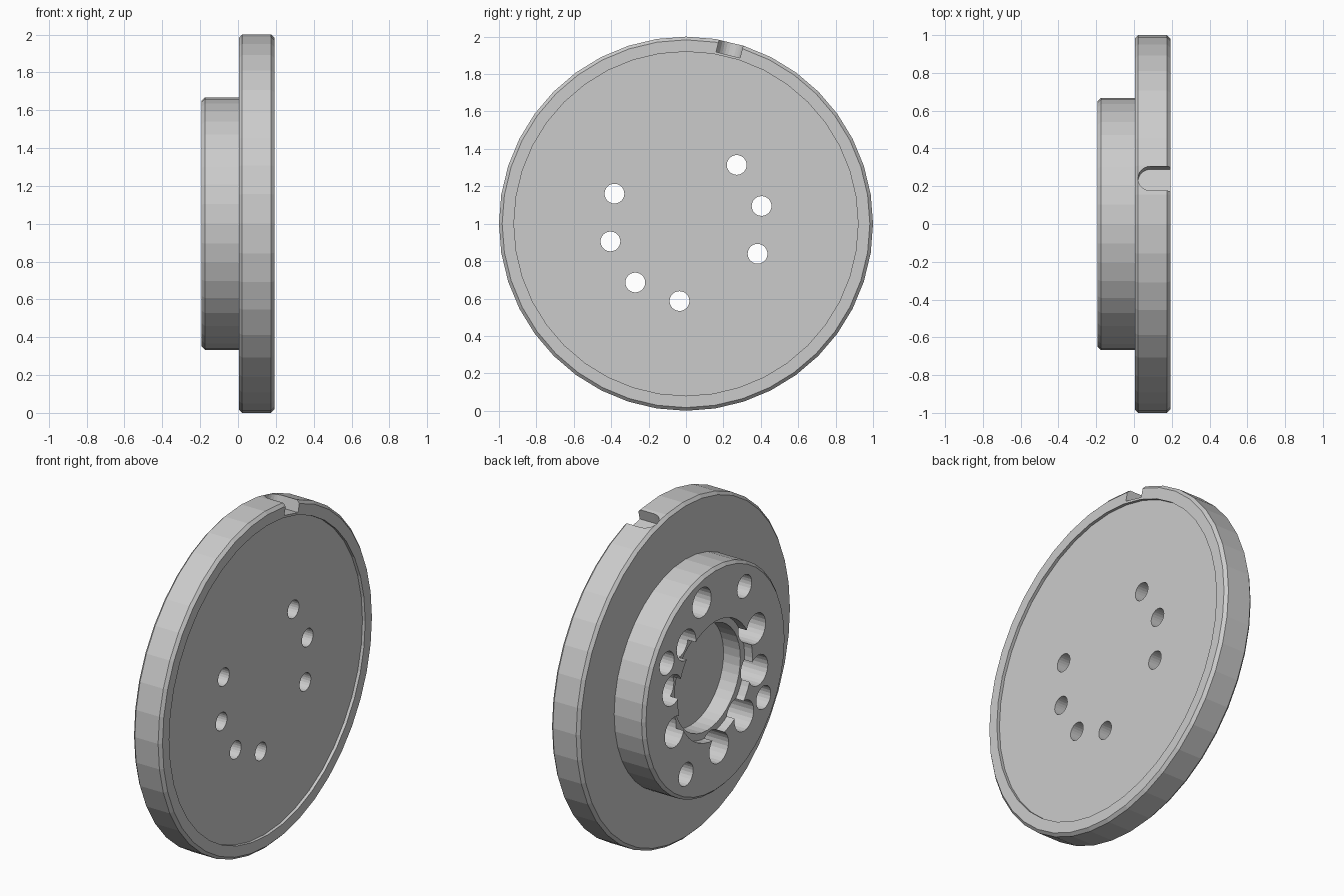
import bpy, bmesh
from math import sin, cos, pi, radians
from mathutils import Matrix, Vector

if "Cube" in bpy.data.objects:
    bpy.data.objects.remove(bpy.data.objects["Cube"])

CENTRE_Z = 1.0


def make_object(name, bm):
    bmesh.ops.recalc_face_normals(bm, faces=bm.faces)
    mesh = bpy.data.meshes.new(name)
    bm.to_mesh(mesh)
    bm.free()
    obj = bpy.data.objects.new(name, mesh)
    bpy.context.collection.objects.link(obj)
    return obj


def lathe(name, profile, sides):
    """Revolve (x, radius) points about the x axis; both ends lie on the axis."""
    bm = bmesh.new()
    rings = []
    for x, r in profile:
        if r == 0:
            rings.append([bm.verts.new((x, 0, CENTRE_Z))])
        else:
            rings.append([bm.verts.new((x, r * cos(2 * pi * i / sides),
                                        CENTRE_Z + r * sin(2 * pi * i / sides)))
                          for i in range(sides)])
    for a, b in zip(rings, rings[1:]):
        for i in range(sides):
            j = (i + 1) % sides
            if len(a) == 1:
                continue
            if len(b) == 1:
                continue
            bm.faces.new((a[i], a[j], b[j], b[i]))
    # flat end discs
    for tip, ring in ((rings[0], rings[1]), (rings[-1], rings[-2])):
        bm.verts.remove(tip[0])
        bm.faces.new(ring)
    return make_object(name, bm)


def prism(name, outline, vec):
    """Extrude a closed outline of points along a vector."""
    bm = bmesh.new()
    face = bm.faces.new([bm.verts.new(p) for p in outline])
    new = bmesh.ops.extrude_face_region(bm, geom=[face])
    verts = [v for v in new["geom"] if isinstance(v, bmesh.types.BMVert)]
    bmesh.ops.translate(bm, vec=vec, verts=verts)
    return make_object(name, bm)


def drill(name, dist, angle, radius, x0, x1, sides=24):
    """Cylinder cutter parallel to the disc axis."""
    cy, cz = dist * cos(radians(angle)), CENTRE_Z + dist * sin(radians(angle))
    outline = [(x0, cy + radius * cos(2 * pi * i / sides),
                cz + radius * sin(2 * pi * i / sides)) for i in range(sides)]
    return prism(name, outline, (x1 - x0, 0, 0))


# Flange, boss, stepped centre bore and shallow front recess in one profile
disc = lathe("flanged_disc", [
    (-.03, 0), (-.03, .31), (-.14, .31), (-.14, .35), (-.192, .35),
    (-.192, .65), (-.175, .667), (.005, .667), (.005, .983), (.022, 1),
    (.175, 1), (.192, .983), (.192, .92), (.174, .92), (.174, 0)], 40)

cutters = []
# Lobes around the bore, each with a pin hole through the front
for k in (0, 1, 4, 5, 6, 7, 9):
    a = 13.2 + 36 * k
    cutters.append(drill("lobe_cutter", .415, a, .09, -.3, .1))
    cutters.append(drill("pin_hole_cutter", .415, a, .053, .0, .3))

# Blind screw holes and one larger locating hole in the boss
for a in (31.2, 121.2, 211.2, 301.2):
    cutters.append(drill("screw_hole_cutter", .53, a, .068, -.3, .06))
cutters.append(drill("locating_hole_cutter", .525, 76.2, .088, -.3, .06))

# Round-ended key slot in the rim
w = .066
slot = [Vector((.4, -w, .93)), Vector((.4, w, .93))]
slot += [Vector((.087 - w * sin(pi * i / 12), w * cos(pi * i / 12), .93))
         for i in range(13)]
tilt = Matrix.Translation((0, 0, CENTRE_Z)) @ Matrix.Rotation(radians(-14), 4, 'X')
axis = Matrix.Rotation(radians(-14), 3, 'X') @ Vector((0, 0, .2))
cutters.append(prism("key_slot_cutter", [tilt @ p for p in slot], axis))

# Cut everything, then remove the cutters
bpy.context.view_layer.objects.active = disc
disc.select_set(True)
for c in cutters:
    c.hide_render = True
    mod = disc.modifiers.new("cut", 'BOOLEAN')
    mod.operation = 'DIFFERENCE'
    mod.solver = 'EXACT'
    mod.object = c
    bpy.ops.object.modifier_apply(modifier=mod.name)
    bpy.data.objects.remove(c)
